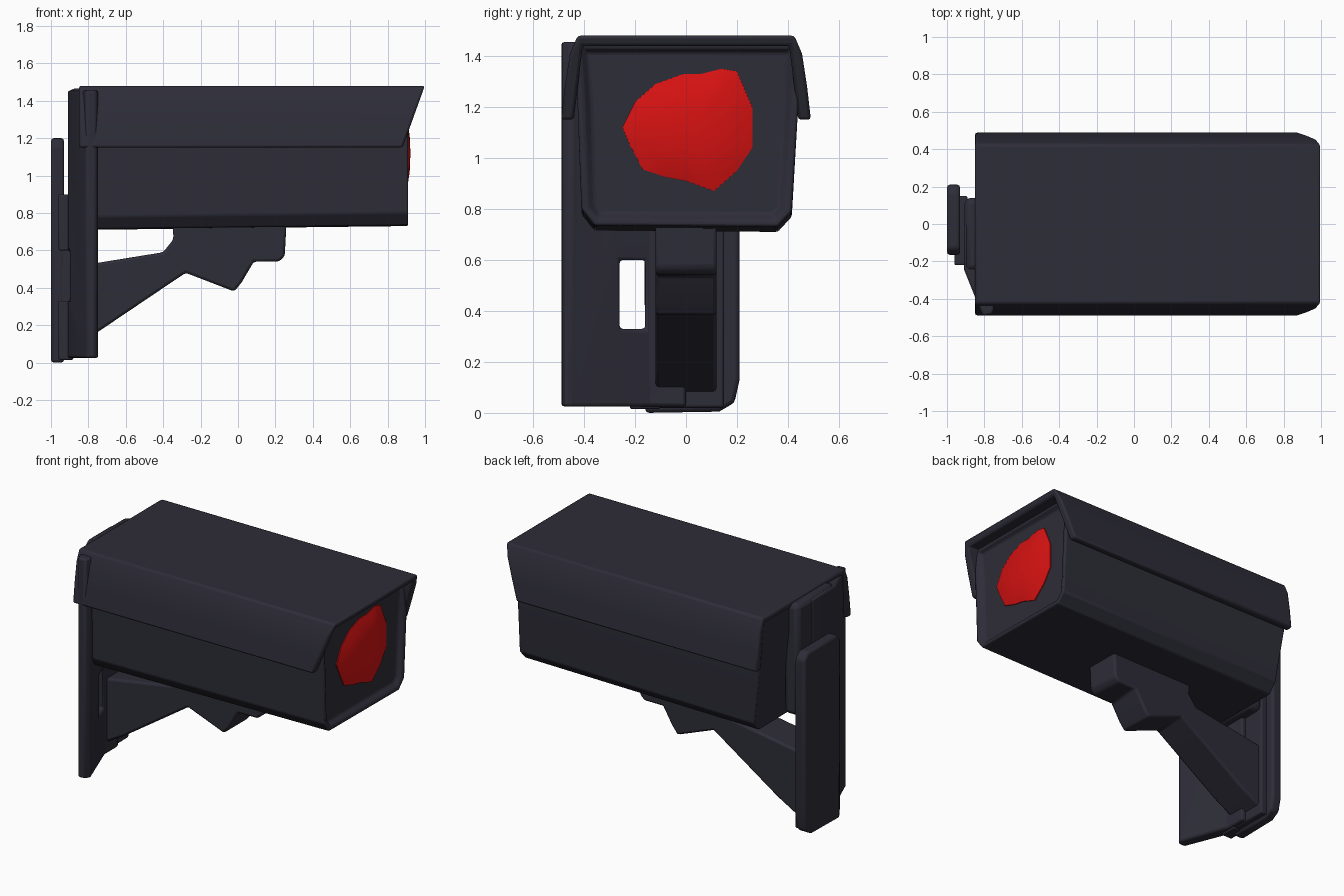
import bpy, bmesh, math
from mathutils import Vector

if "Cube" in bpy.data.objects:
    bpy.data.objects.remove(bpy.data.objects["Cube"])


def material(name, rgb):
    m = bpy.data.materials.new(name)
    m.diffuse_color = (*rgb, 1)
    m.use_nodes = True
    m.node_tree.nodes["Principled BSDF"].inputs["Base Color"].default_value = m.diffuse_color
    return m


DARK = material("dark_slate", (0.027, 0.026, 0.040))
RED = material("lens_red", (0.68, 0.006, 0.006))


def finish(name, bm, mat, bevel=0.0):
    bmesh.ops.recalc_face_normals(bm, faces=bm.faces)
    me = bpy.data.meshes.new(name)
    bm.to_mesh(me)
    bm.free()
    me.materials.append(mat)
    ob = bpy.data.objects.new(name, me)
    bpy.context.collection.objects.link(ob)
    bpy.ops.object.select_all(action='DESELECT')
    ob.select_set(True)
    bpy.context.view_layer.objects.active = ob
    bpy.ops.object.shade_smooth_by_angle(angle=math.radians(35))
    if bevel:
        b = ob.modifiers.new("soft_edges", 'BEVEL')
        b.width, b.segments = bevel, 2
        b.limit_method, b.angle_limit = 'ANGLE', math.radians(35)
    return ob


def prism(pts, axis, lo, hi):
    """Extrude a 2D profile along an axis; returns bmesh, end faces and end vertices."""
    def place(p, t):
        c = list(p)
        c.insert(axis, t)
        return c
    bm = bmesh.new()
    a = [bm.verts.new(place(p, lo)) for p in pts]
    b = [bm.verts.new(place(p, hi)) for p in pts]
    bm.faces.new(a)
    end = bm.faces.new(b)
    n = len(pts)
    for i in range(n):
        j = (i + 1) % n
        bm.faces.new((a[i], a[j], b[j], b[i]))
    return bm, end, b


def box(x, y, z):
    return prism([(x[0], y[0]), (x[1], y[0]), (x[1], y[1]), (x[0], y[1])], 2, *z)[0]


# Camera housing with a shallow recess in the front face
body_profile = [(-0.36, 0.735), (0.36, 0.73), (0.415, 0.79), (0.44, 1.2),
                (0.44, 1.45), (-0.43, 1.45), (-0.425, 1.2), (-0.41, 0.80)]
bm, front, _ = prism(body_profile, 0, -0.84, 0.91)
bmesh.ops.recalc_face_normals(bm, faces=bm.faces)
bmesh.ops.inset_region(bm, faces=[front], thickness=0.025)
bmesh.ops.inset_region(bm, faces=[front], thickness=0.03, depth=-0.03)
for v in bm.verts:                      # rear underside slopes gently upward
    if v.co.x < -0.8 and v.co.z < 0.9:
        v.co.x += 0.06
        v.co.z -= 0.02
finish("camera_housing", bm, DARK, 0.015)

# Sun hood: U section with a raked front edge
half = [(0.44, 1.15), (0.49, 1.15), (0.475, 1.28), (0.455, 1.41), (0.425, 1.48)]
inner = [(-0.405, 1.44), (0.405, 1.44)]
hood = half + [(-y, z) for y, z in reversed(half)] + inner
bm, _, tip = prism(hood, 0, -0.85, 1.0)
for v in tip:
    v.co.x = 0.88 + (v.co.z - 1.15) * 0.36
finish("sun_hood", bm, DARK, 0.012)

# Raised back of the housing
finish("housing_back", box((-0.905, -0.8), (-0.25, 0.14), (0.74, 1.465)), DARK, 0.03)

# Lens: a shallow dome with an uneven outline
outline = [(-0.25, 1.12), (-0.20, 1.22), (-0.12, 1.29), (-0.01, 1.33), (0.06, 1.33),
           (0.14, 1.35), (0.20, 1.34), (0.26, 1.20), (0.26, 1.04), (0.20, 0.95),
           (0.11, 0.87), (0.0, 0.91), (-0.08, 0.925), (-0.17, 0.955), (-0.22, 1.05)]
cy, cz = 0.03, 1.12
bm = bmesh.new()
rings = []
for s, x in ((1.0, 0.865), (1.0, 0.886), (0.75, 0.905), (0.4, 0.918)):
    rings.append([bm.verts.new((x, cy + (y - cy) * s, cz + (z - cz) * s)) for y, z in outline])
peak = bm.verts.new((0.922, cy, cz))
n = len(outline)
for i in range(n):
    j = (i + 1) % n
    for r, q in zip(rings, rings[1:]):
        bm.faces.new((r[i], r[j], q[j], q[i]))
    bm.faces.new((rings[-1][i], rings[-1][j], peak))
bm.faces.new(rings[0])
finish("lens", bm, RED)

# Wall plate
plate = [(-0.16, 0.0), (0.13, 0.005), (0.19, 0.04), (0.21, 0.13), (0.21, 1.16),
         (0.17, 1.2), (-0.13, 1.2), (-0.165, 1.16)]
finish("wall_plate", prism(plate, 0, -1.0, -0.93)[0], DARK, 0.015)
finish("plate_spacer", box((-0.95, -0.89), (-0.16, 0.15), (0.02, 0.9)), DARK, 0.01)

# Slanted side flange running from the wall plate up to the hood, with a slot
plan = [(-0.745, -0.45), (-0.76, -0.485), (-0.81, -0.49), (-0.91, -0.24),
        (-0.91, 0.0), (-0.86, 0.0), (-0.86, -0.14)]
flange = finish("side_flange", prism(plan, 2, 0.025, 1.455)[0], DARK)
cutter = finish("slot_cutter", box((-1.2, -0.6), (-0.26, -0.16), (0.33, 0.60)), DARK)
cutter.hide_render = True
cutter.hide_viewport = True
cut = flange.modifiers.new("slot", 'BOOLEAN')
cut.operation, cut.object = 'DIFFERENCE', cutter
bev = flange.modifiers.new("soft_edges", 'BEVEL')
bev.width, bev.segments = 0.012, 2
bev.limit_method, bev.angle_limit = 'ANGLE', math.radians(35)
# Join between the flange and the plate, below and above the slot
for name, z in (("flange_web_lower", (0.015, 0.33)), ("flange_web_upper", (0.60, 0.9))):
    finish(name, box((-0.96, -0.88), (-0.22, -0.10), z), DARK, 0.008)

# Support arm and swivel block under the housing
arm = [(-0.95, 0.05), (-0.74, 0.17), (-0.28, 0.48), (-0.02, 0.38), (0.02, 0.43),
       (0.085, 0.54), (0.22, 0.54), (0.25, 0.57), (0.26, 0.76), (-0.35, 0.76),
       (-0.345, 0.66), (-0.40, 0.59), (-0.74, 0.535), (-0.95, 0.50)]
finish("support_arm", prism(arm, 1, -0.12, 0.12)[0], DARK, 0.014)
